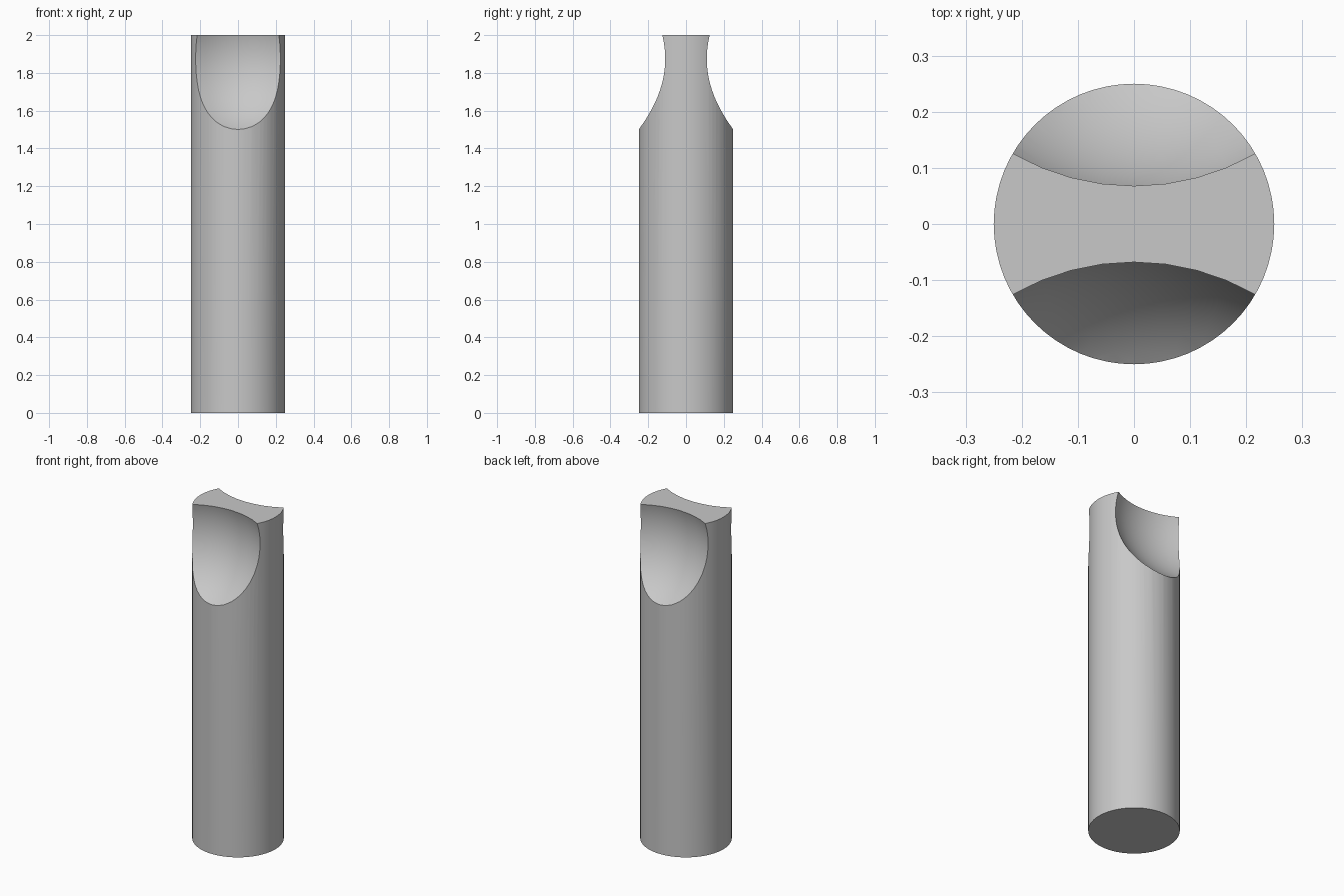
import bpy
import math

default = bpy.data.objects.get("Cube")
if default:
    bpy.data.objects.remove(default, do_unlink=True)

# One plain grey for the whole part
grey = bpy.data.materials.new("light_grey")
grey.use_nodes = True
colour = (0.58, 0.58, 0.58, 1)
grey.diffuse_color = colour
grey.node_tree.nodes["Principled BSDF"].inputs["Base Color"].default_value = colour

# Round rod
bpy.ops.mesh.primitive_cylinder_add(vertices=64, radius=0.25, depth=2, location=(0, 0, 1))
rod = bpy.context.object
rod.name = "scooped_rod"
rod.data.materials.append(grey)

# Spherical scoops on the front and back of the upper end
for name, side in (("front_scoop", -1), ("back_scoop", 1)):
    bpy.ops.mesh.primitive_uv_sphere_add(segments=48, ring_count=48, radius=0.45,
                                         location=(0, side * 0.5, 1.875))
    scoop = bpy.context.object
    scoop.name = name
    scoop.hide_render = True
    scoop.data.materials.append(grey)

    bpy.ops.object.select_all(action="DESELECT")
    rod.select_set(True)
    bpy.context.view_layer.objects.active = rod
    cut = rod.modifiers.new(name, "BOOLEAN")
    cut.operation = "DIFFERENCE"
    cut.solver = "EXACT"
    cut.object = scoop
    bpy.ops.object.modifier_apply(modifier=cut.name)
    bpy.data.objects.remove(scoop, do_unlink=True)

# Smooth curved faces, crisp rims
bpy.ops.object.shade_smooth_by_angle(angle=math.radians(25))
